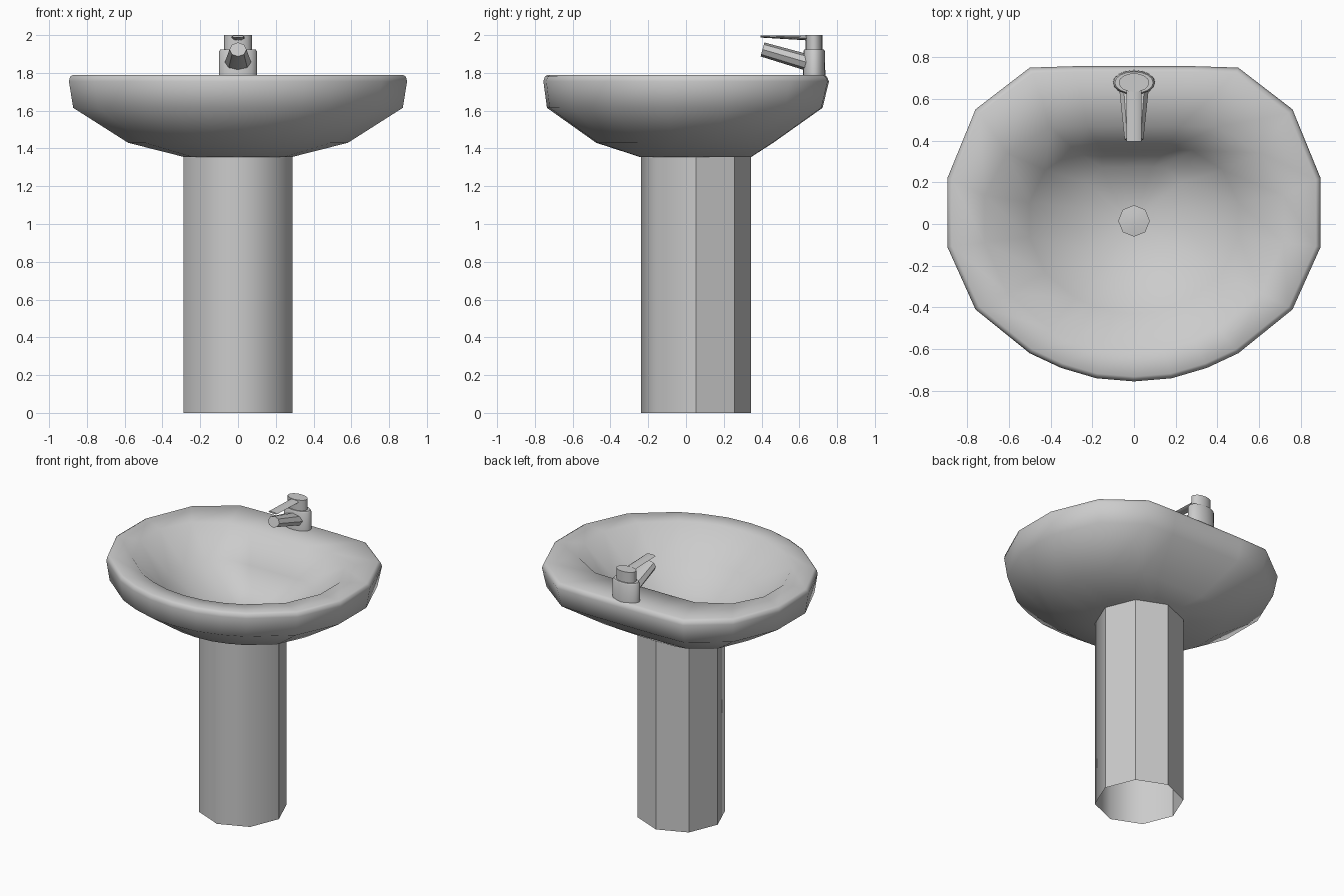
import bpy, bmesh
from math import sin, cos, pi, radians
from mathutils import Vector

cube = bpy.data.objects.get("Cube")
if cube:
    bpy.data.objects.remove(cube, do_unlink=True)

# One ceramic grey for everything
grey = bpy.data.materials.new("ceramic_grey")
grey.use_nodes = True
colour = (0.6, 0.6, 0.6, 1)
grey.diffuse_color = colour
grey.node_tree.nodes["Principled BSDF"].inputs["Base Color"].default_value = colour


def loft(name, rings, cap_start=True, cap_end=True, angle=40, sharp_rule=None):
    """Bridge a list of equal-length point rings into one surface."""
    bm = bmesh.new()
    loops = [[bm.verts.new(p) for p in ring] for ring in rings]
    n = len(loops[0])
    for a, b in zip(loops, loops[1:]):
        for i in range(n):
            j = (i + 1) % n
            bm.faces.new((a[i], a[j], b[j], b[i]))
    if cap_start:
        bm.faces.new(loops[0][::-1])
    if cap_end:
        bm.faces.new(loops[-1])
    bmesh.ops.recalc_face_normals(bm, faces=bm.faces[:])
    mesh = bpy.data.meshes.new(name)
    bm.to_mesh(mesh)
    bm.free()
    mesh.materials.append(grey)
    obj = bpy.data.objects.new(name, mesh)
    bpy.context.collection.objects.link(obj)
    bpy.ops.object.select_all(action='DESELECT')
    obj.select_set(True)
    bpy.context.view_layer.objects.active = obj
    bpy.ops.object.shade_smooth_by_angle(angle=radians(angle))
    if sharp_rule:
        for e in mesh.edges:
            if sharp_rule(*[mesh.vertices[v].co for v in e.vertices]):
                e.use_edge_sharp = True
    return obj


def ellipse(centre, u, v, n):
    """Ring of n points around centre, spanned by half-axes u and v."""
    c, u, v = Vector(centre), Vector(u), Vector(v)
    return [c + u * cos(2 * pi * i / n) + v * sin(2 * pi * i / n) for i in range(n)]


# Basin: half outline mirrored, then scaled into rings from underside to bowl
half = [(0, -.755), (.18, -.74), (.35, -.69), (.5, -.62), (.76, -.41), (.895, -.11),
        (.895, .22), (.76, .55), (.5, .75), (.28, .757), (0, .757)]
outline = half + [(-x, y) for x, y in half[-2:0:-1]]


def basin_ring(sx, front, back, z, shift=0):
    return [(x * sx, y * (front if y < 0 else back) + shift, z) for x, y in outline]


basin = loft("basin", [
    basin_ring(.32, .39, .39, 1.355, .05),
    basin_ring(.65, .63, .61, 1.43),
    basin_ring(.975, .975, .955, 1.615),
    basin_ring(1, 1, 1, 1.755),
    basin_ring(.993, .99, .985, 1.78),
    basin_ring(.975, .97, .965, 1.79),
    basin_ring(.8, .81, .62, 1.785),
    basin_ring(.56, .57, .47, 1.59),
    basin_ring(.3, .3, .36, 1.45),
    basin_ring(.08, .08, .08, 1.41, .015),
], angle=60)

# Pedestal: open octagonal tube, rounded front and creased back
loft("pedestal", [ellipse((0, .052, z), (.288, 0, 0), (0, .291, 0), 8) for z in (0, 1.37)],
     cap_start=False, cap_end=False, angle=60,
     sharp_rule=lambda a, b: abs(a.z - b.z) > 1 and a.y > .03)

# Drain: shallow octagonal dome
loft("drain", [ellipse((0, .015, z), (r, 0, 0), (0, r, 0), 8)
               for r, z in ((.076, 1.41), (.076, 1.43), (.03, 1.437))])

# Tap body and cap
loft("tap_body", [ellipse((0, .678, z), (rx, 0, 0), (0, ry, 0), 16)
                  for rx, ry, z in ((.102, .06, 1.78), (.1, .057, 1.915), (.092, .052, 1.925))])
loft("tap_cap", [ellipse((0, .678, z), (.073, 0, 0), (0, .045, 0), 16)
                 for z in (1.92, 2.0)])

# Spout rises forward and narrows; lever is a thin blade above it
loft("tap_spout", [
    ellipse((0, .66, 1.85), (.072, 0, 0), (0, .012, .042), 8),
    ellipse((0, .405, 1.924), (.045, 0, 0), (0, .01, .037), 8)])
loft("tap_lever", [
    ellipse((0, .66, 1.984), (.035, 0, 0), (0, 0, .013), 8),
    ellipse((0, .395, 1.993), (.035, 0, 0), (0, 0, .006), 8)])
